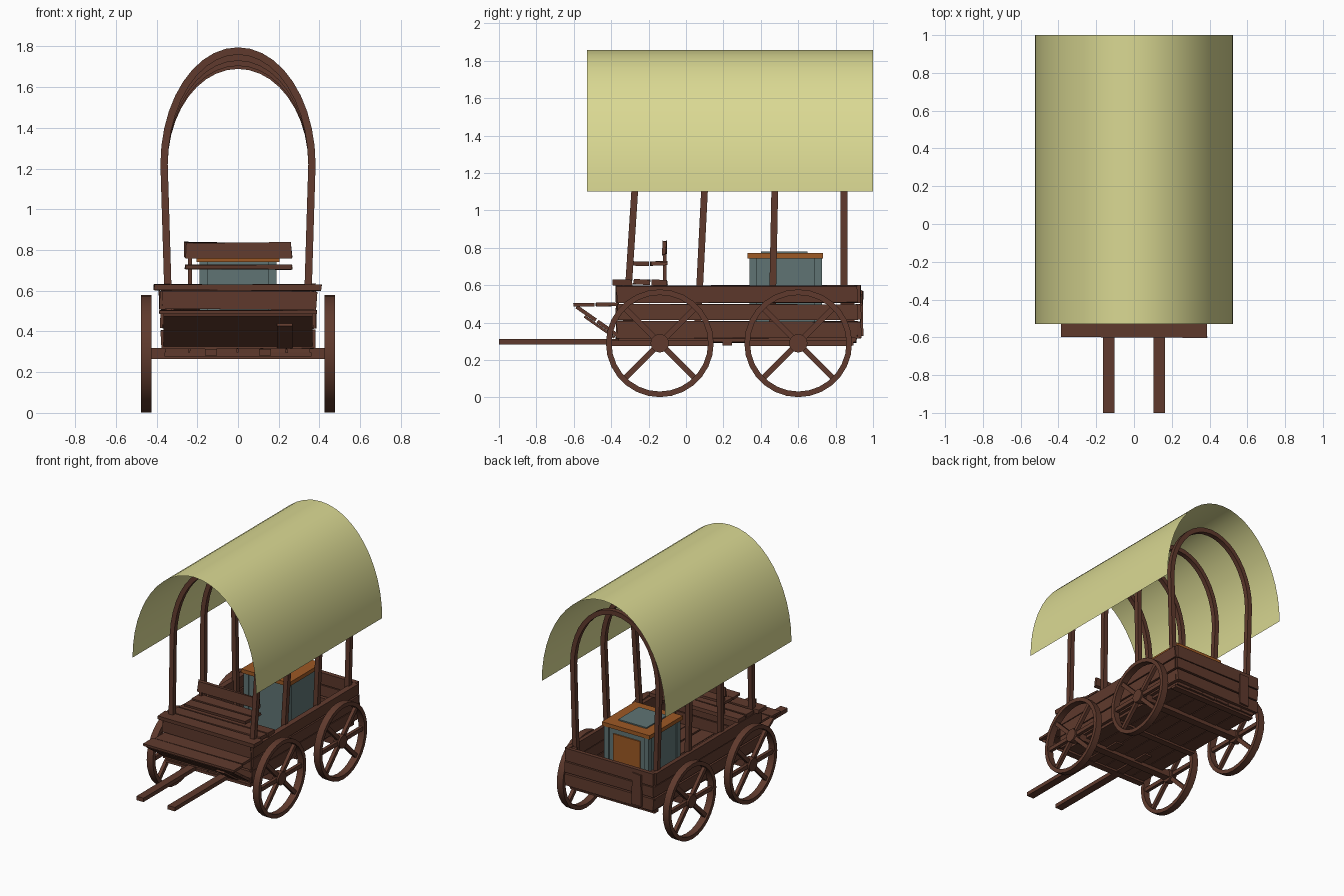
import bpy, bmesh, math, random
from mathutils import Vector, Matrix

if "Cube" in bpy.data.objects:
    bpy.data.objects.remove(bpy.data.objects["Cube"])

random.seed(4)


def material(name, rgb):
    m = bpy.data.materials.new(name)
    m.diffuse_color = (*rgb, 1)
    m.use_nodes = True
    m.node_tree.nodes["Principled BSDF"].inputs["Base Color"].default_value = m.diffuse_color
    return m


WOOD = material("dark brown wood", (0.115, 0.042, 0.026))
CLOTH = material("pale yellow canvas", (0.70, 0.69, 0.29))
TEAL = material("grey teal", (0.115, 0.175, 0.175))
ORANGE = material("orange brown", (0.34, 0.10, 0.018))


def finish(name, bm, mat):
    me = bpy.data.meshes.new(name)
    bmesh.ops.recalc_face_normals(bm, faces=bm.faces)
    bm.to_mesh(me)
    bm.free()
    me.materials.append(mat)
    ob = bpy.data.objects.new(name, me)
    bpy.context.collection.objects.link(ob)
    return ob


def box(name, x, y, z, mat=WOOD, rough=0.0):
    """Box from (min, max) pairs; rough shifts corners a little like hewn planks."""
    bm = bmesh.new()
    bmesh.ops.create_cube(bm, size=1)
    for v in bm.verts:
        v.co = Vector([r[0] if c < 0 else r[1] for c, r in zip(v.co, (x, y, z))])
        v.co += Vector([random.uniform(-rough, rough) for _ in range(3)])
    return finish(name, bm, mat)


def add_beam(bm, a, b, wide, thick, side=Vector((1, 0, 0))):
    """Square bar from a to b; thick runs along side, wide runs across it."""
    a, b = Vector(a), Vector(b)
    d = b - a
    n = side.cross(d).normalized()
    m = Matrix((side * thick, n * wide, d)).transposed().to_4x4()
    m.translation = (a + b) / 2
    bmesh.ops.create_cube(bm, size=1, matrix=m)


def beam(name, a, b, wide, thick, mat=WOOD):
    bm = bmesh.new()
    add_beam(bm, a, b, wide, thick)
    return finish(name, bm, mat)


# wheels: rim, hub and spokes in one mesh, shared by all four
def wheel_mesh():
    bm = bmesh.new()
    n, ro, ri, h = 28, 0.288, 0.258, 0.026
    rings = []
    for i in range(n):
        a = math.tau * i / n
        rings.append([bm.verts.new((x, r * math.cos(a), r * math.sin(a)))
                      for x, r in ((-h, ro), (h, ro), (h, ri), (-h, ri))])
    for i in range(n):
        p, q = rings[i], rings[(i + 1) % n]
        for k in range(4):
            bm.faces.new((p[k], p[(k + 1) % 4], q[(k + 1) % 4], q[k]))
    bmesh.ops.create_cone(bm, cap_ends=True, segments=12, radius1=0.05, radius2=0.05,
                          depth=0.05, matrix=Matrix.Rotation(math.pi / 2, 4, 'Y'))
    for deg in (0, 45, 135, 180, 225, 315):
        d = Vector((0, math.cos(math.radians(deg)), math.sin(math.radians(deg))))
        add_beam(bm, d * 0.02, d * 0.268, 0.03, 0.026)
    return bm


first = finish("wheel", wheel_mesh(), WOOD)
first.location = (0.45, -0.14, 0.29)
for x, y in ((-0.45, -0.14), (0.45, 0.60), (-0.45, 0.60)):
    w = bpy.data.objects.new("wheel", first.data)
    w.location = (x, y, 0.29)
    bpy.context.collection.objects.link(w)
for y in (-0.14, 0.60):
    box("axle", (-0.43, 0.43), (y - 0.03, y + 0.03), (0.265, 0.318))

# bed floor and cross beams
for i in range(6):
    x = -0.355 + i * 0.119
    box("floor_plank", (x, x + 0.112), (-0.36, 0.91), (0.295, 0.322), rough=0.003)
for y in (-0.34, 0.22, 0.87):
    box("cross_beam", (-0.36, 0.36), (y - 0.025, y + 0.025), (0.278, 0.297))

# side, tail and front planks
levels = ((0.315, 0.406), (0.416, 0.497), (0.508, 0.597))
for i, z in enumerate(levels):
    for s in (-1, 1):
        xs = sorted((s * 0.352, s * (0.378 + 0.004 * i)))
        box("side_plank", xs, (-0.37, 0.915), z, rough=0.004)
    box("tail_plank", (-0.375, 0.375), (0.905, 0.935), z, rough=0.004)
    box("front_plank", (-0.372, 0.372), (-0.375, -0.345), z, rough=0.003)
box("tail_bracket", (-0.28, -0.20), (0.932, 0.945), (0.33, 0.57), rough=0.004)
for s in (-1, 1):
    for y in (-0.32, 0.86):
        box("corner_post", sorted((s * 0.315, s * 0.352)), (y, y + 0.04), (0.31, 0.59))

# driver deck over the front of the bed
for y0, y1, w in ((-0.39, -0.29, 0.41), (-0.28, -0.19, 0.38), (-0.18, -0.10, 0.38)):
    box("deck_plank", (-w, w), (y0, y1), (0.602, 0.63), rough=0.005)

# sloped foot board with its step and bracket
for y0, y1, w in ((-0.60, -0.49, 0.385), (-0.48, -0.36, 0.37)):
    box("step_plank", (-w, w), (y0, y1), (0.487, 0.505), rough=0.003)
low, high = Vector((0, -0.37, 0.335)), Vector((0, -0.585, 0.485))
for t0, t1 in ((0, 0.48), (0.52, 1)):
    beam("sloped_foot_plank", low.lerp(high, t0), low.lerp(high, t1), 0.02, 0.73)
off = Vector((0.23, -0.012, -0.014))
beam("foot_bracket", low + off, low.lerp(high, 0.75) + off, 0.014, 0.075)

# bench seat
for y0, y1 in ((-0.29, -0.20), (-0.19, -0.10)):
    box("bench_plank", (-0.26, 0.265), (y0, y1), (0.706, 0.726), rough=0.004)
box("bench_back", (-0.26, 0.265), (-0.125, -0.105), (0.765, 0.836), rough=0.007)
box("bench_post", (-0.245, -0.225), (-0.122, -0.104), (0.60, 0.80))

# pulling shafts
for s in (-1, 1):
    box("pulling_shaft", sorted((s * 0.103, s * 0.163)), (-1.0, 0.0), (0.283, 0.313))


# hoops carrying the canvas
def hoop(y, lean, top):
    spring, w, t = 1.22, 0.363, 0.018
    path = [(-0.336, 0.33, -1, 0)]
    for i in range(21):
        a = math.pi * (1 - i / 20)
        nx, nz = math.cos(a), math.sin(a)
        path.append((w * nx, spring + (top - t - spring) * nz, nx, nz))
    path.append((0.336, 0.33, 1, 0))
    bm = bmesh.new()
    rows = []
    for x, z, nx, nz in path:
        yc = y + lean * (z - 0.63)
        rows.append([bm.verts.new((x + nx * o, yc + d, z + nz * o))
                     for o, d in ((-t, -t), (t, -t), (t, t), (-t, t))])
    for p, q in zip(rows, rows[1:]):
        for k in range(4):
            bm.faces.new((p[k], p[(k + 1) % 4], q[(k + 1) % 4], q[k]))
    bm.faces.new(rows[0])
    bm.faces.new(rows[-1])
    return finish("canopy_hoop", bm, WOOD)


hoops = [hoop(*h) for h in ((-0.305, 0.065, 1.795), (0.075, 0.05, 1.765),
                            (0.465, 0.02, 1.74), (0.845, 0.0, 1.725))]

# canvas cover, a single open sheet
bm = bmesh.new()
rows = []
for i in range(25):
    a = math.pi * i / 24
    x, z = 0.525 * math.cos(a), 1.10 + 0.757 * math.sin(a)
    rows.append([bm.verts.new((x, y, z)) for y in (-0.53, 1.0)])
for p, q in zip(rows, rows[1:]):
    bm.faces.new((p[0], p[1], q[1], q[0]))
cover = finish("canvas_cover", bm, CLOTH)

# cargo chest
box("chest_body", (-0.18, 0.18), (0.35, 0.715), (0.32, 0.742), TEAL)
for x in (-0.19, 0.15):
    for y in (0.34, 0.688):
        box("chest_corner", (x, x + 0.04), (y, y + 0.038), (0.32, 0.742), TEAL)
box("chest_lid", (-0.203, 0.203), (0.328, 0.732), (0.742, 0.772), ORANGE)
box("chest_lid_panel", (-0.12, 0.12), (0.40, 0.65), (0.772, 0.781), TEAL)
box("chest_back_panel", (-0.115, 0.115), (0.715, 0.724), (0.40, 0.70), ORANGE)

# smooth the rounded parts, keeping sharp edges
for ob in [cover, first] + hoops:
    bpy.context.view_layer.objects.active = ob
    bpy.ops.object.select_all(action='DESELECT')
    ob.select_set(True)
    bpy.ops.object.shade_smooth_by_angle(angle=math.radians(35))
